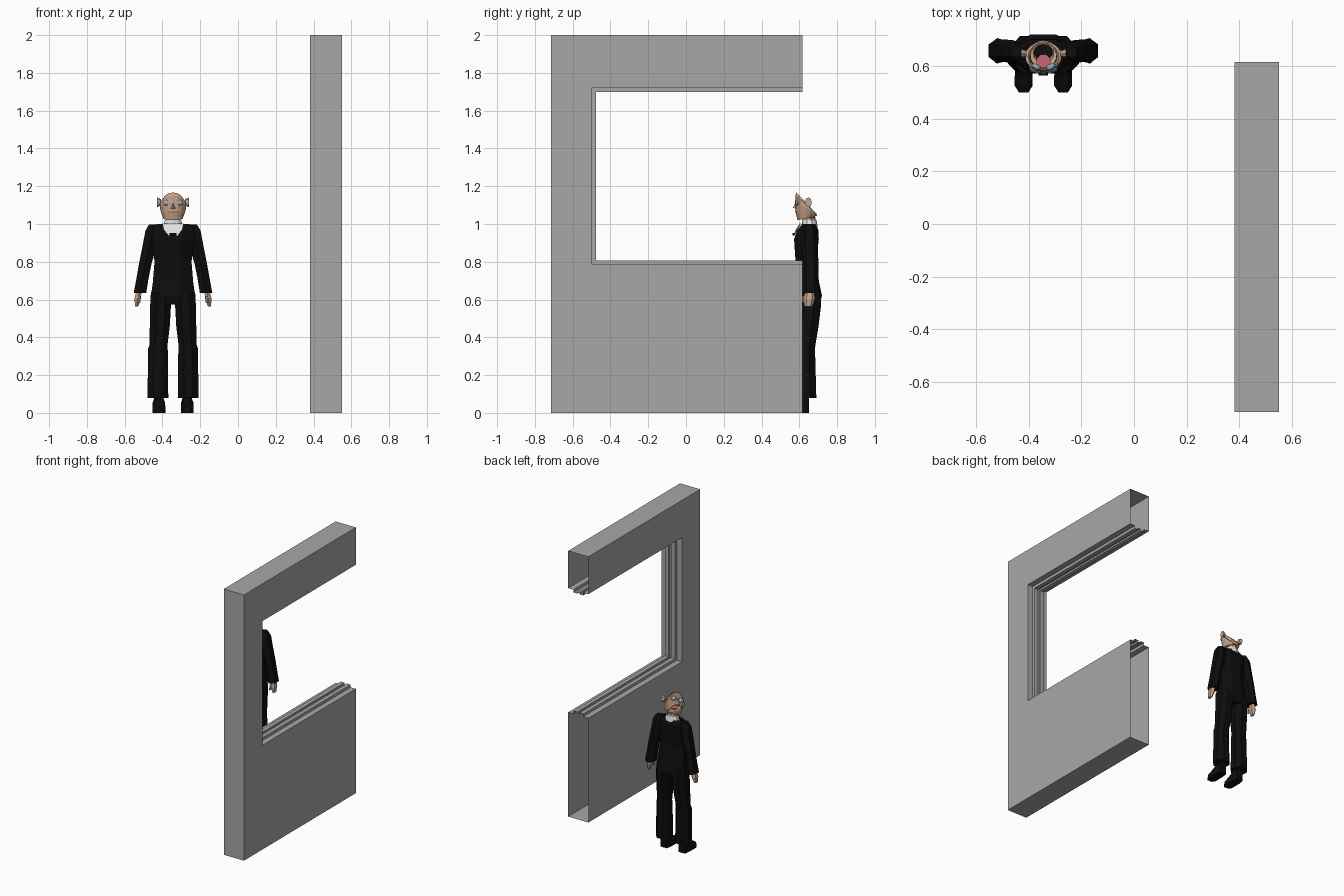
import bpy, bmesh, math
from mathutils import Vector

if "Cube" in bpy.data.objects:
    bpy.data.objects.remove(bpy.data.objects["Cube"])

CX = -0.344  # centre line of the standing figure


def material(name, rgb):
    m = bpy.data.materials.new(name)
    m.diffuse_color = (*rgb, 1)
    m.use_nodes = True
    m.node_tree.nodes["Principled BSDF"].inputs["Base Color"].default_value = m.diffuse_color
    return m


GREY = material("wall_grey", (0.39, 0.39, 0.39))
BLACK = material("suit_black", (0.004, 0.004, 0.004))
SKIN = material("skin", (0.58, 0.37, 0.25))
WHITE = material("shirt_white", (0.75, 0.75, 0.78))
BLUE = material("eye_blue", (0.33, 0.46, 0.55))
PINK = material("tongue_pink", (0.58, 0.14, 0.17))
BROWN = material("lip_brown", (0.25, 0.12, 0.07))


def make(name, verts, faces, mat):
    bm = bmesh.new()
    vs = [bm.verts.new(v) for v in verts]
    for f in faces:
        bm.faces.new([vs[i] for i in f])
    bmesh.ops.remove_doubles(bm, verts=bm.verts, dist=1e-5)
    bmesh.ops.recalc_face_normals(bm, faces=bm.faces)
    me = bpy.data.meshes.new(name)
    bm.to_mesh(me)
    bm.free()
    me.materials.append(mat)
    ob = bpy.data.objects.new(name, me)
    bpy.context.collection.objects.link(ob)
    return ob


def skin_rings(name, rings, mat, bottom=True, top=True):
    n = len(rings[0])
    verts = [p for r in rings for p in r]
    faces = [(k * n + i, k * n + (i + 1) % n, (k + 1) * n + (i + 1) % n, (k + 1) * n + i)
             for k in range(len(rings) - 1) for i in range(n)]
    if bottom:
        faces.append(tuple(range(n)))
    if top:
        faces.append(tuple(range(len(verts) - n, len(verts))))
    return make(name, verts, faces, mat)


def ring(cx, cy, z, rx, ry, n=8):
    # polygon with flat sides facing front and back
    k = 1 / math.cos(math.pi / n)
    return [(cx + rx * k * math.cos(a), cy + ry * k * math.sin(a), z)
            for a in ((i + 0.5) * 2 * math.pi / n for i in range(n))]


def box(name, x0, x1, y0, y1, z0, z1, mat):
    return skin_rings(name, [[(x0, y0, z), (x1, y0, z), (x1, y1, z), (x0, y1, z)]
                             for z in (z0, z1)], mat)


# wall: hollow C-shaped shell, open at its back end
X0, X1, Y0, Y1 = 0.382, 0.55, -0.715, 0.616
A, LO, HI = -0.497, 0.785, 1.719
outline = [(Y1, 0), (Y0, 0), (Y0, 2), (Y1, 2), (Y1, HI), (A, HI), (A, LO), (Y1, LO)]
verts = [(x, y, z) for x in (X0, X1) for y, z in outline]
faces = [tuple(range(8)), tuple(range(8, 16))]
faces += [(i, i + 1, i + 9, i + 8) for i in range(3)]
make("wall", verts, faces, GREY)

# stepped lining swept round the opening
profile = [(X0, 0), (0.425, 0), (0.425, 0.021), (0.455, 0.021), (0.455, 0.008),
           (0.477, 0.008), (0.477, 0.021), (0.507, 0.021), (0.507, 0), (X1, 0)]
verts, faces, n = [], [], len(profile)
for y, z, dy, dz in ((Y1, LO, 0, 1), (A, LO, 1, 1), (A, HI, 1, -1), (Y1, HI, 0, -1)):
    verts += [(x, y + dy * d, z + dz * d) for x, d in profile]
for k in range(3):
    faces += [(k * n + i, k * n + i + 1, k * n + n + i + 1, k * n + n + i) for i in range(n - 1)]
make("window_lining", verts, faces, GREY)

# jacket and hips: z, half width, front y, back y
rows = [(0.575, 0.112, 0.59, 0.708), (0.62, 0.117, 0.575, 0.72), (0.69, 0.107, 0.583, 0.705),
        (0.80, 0.098, 0.58, 0.69), (0.92, 0.112, 0.572, 0.703), (0.97, 0.118, 0.592, 0.70),
        (1.0, 0.085, 0.615, 0.685)]
skin_rings("jacket", [ring(CX, (f + b) / 2, z, rx, (b - f) / 2) for z, rx, f, b in rows],
           BLACK, top=False)

# shirt front plate and bow
shirt = [(0.025, 0.58, 0.94), (0.05, 0.588, 0.97), (0.056, 0.61, 1.002)]
verts = [(CX + s * x, y - d, z) for d in (0.002, 0.008) for s in (-1, 1) for x, y, z in shirt]
front, back = (6, 7, 8, 11, 10, 9), (0, 1, 2, 5, 4, 3)
sides = [(front[i], front[(i + 1) % 6], back[(i + 1) % 6], back[i]) for i in range(6)]
make("shirt_front", verts, [front, back] + sides, WHITE)
box("bow", CX - 0.018, CX + 0.018, 0.564, 0.58, 0.938, 0.952, BLACK)

# collar and neck
skin_rings("collar", [ring(CX, 0.655, 0.985, 0.055, 0.04, 10), ring(CX, 0.653, 1.022, 0.042, 0.036, 10)],
           WHITE, False, False)
skin_rings("neck", [ring(CX, 0.655, 0.97, 0.034, 0.03, 10), ring(CX, 0.648, 1.05, 0.038, 0.034, 10)],
           SKIN, False, False)
make("neck_inside", ring(CX, 0.655, 1.0, 0.035, 0.031, 10), [tuple(range(10))], BLACK)

# limbs, one set per side
for s, side in ((-1, "left"), (1, "right")):
    arm = [(0.105, 0.655, 0.997, 0.022, 0.022), (0.108, 0.655, 0.965, 0.038, 0.036),
           (0.122, 0.655, 0.89, 0.038, 0.038), (0.147, 0.658, 0.79, 0.033, 0.037),
           (0.162, 0.658, 0.71, 0.032, 0.038), (0.175, 0.658, 0.635, 0.033, 0.042)]
    skin_rings("sleeve_" + side, [ring(CX + s * x, y, z, rx, ry, 6) for x, y, z, rx, ry in arm], BLACK)
    hand = [(0.18, 0.655, 0.645, 0.014, 0.02), (0.187, 0.652, 0.605, 0.017, 0.027),
            (0.193, 0.648, 0.562, 0.008, 0.018)]
    skin_rings("hand_" + side, [ring(CX + s * x, y, z, rx, ry, 6) for x, y, z, rx, ry in hand], SKIN)
    thumb = [(0.18, 0.63, 0.62, 0.008, 0.01), (0.178, 0.618, 0.585, 0.006, 0.007)]
    skin_rings("thumb_" + side, [ring(CX + s * x, y, z, rx, ry, 6) for x, y, z, rx, ry in thumb], SKIN)
    leg = [(0.061, 0.645, 0.64, 0.056, 0.068), (0.066, 0.648, 0.57, 0.055, 0.067),
           (0.07, 0.642, 0.46, 0.053, 0.06), (0.077, 0.635, 0.36, 0.048, 0.05),
           (0.08, 0.632, 0.34, 0.052, 0.051), (0.08, 0.633, 0.08, 0.055, 0.057)]
    skin_rings("trouser_leg_" + side, [ring(CX + s * x, y, z, rx, ry) for x, y, z, rx, ry in leg], BLACK)
    # shoe: cross-sections from heel to toe
    sx = CX + s * 0.075
    shoe = [(0.65, 0.026, 0.09), (0.61, 0.033, 0.09), (0.56, 0.034, 0.06),
            (0.525, 0.034, 0.045), (0.50, 0.018, 0.03)]
    skin_rings("shoe_" + side, [[(sx - w, y, 0), (sx + w, y, 0), (sx + w, y, h * 0.6),
                                 (sx + w * 0.6, y, h), (sx - w * 0.6, y, h), (sx - w, y, h * 0.6)]
                                for y, w, h in shoe], BLACK)
    # ear
    ear = [[(CX + s * x, 0.648 + r * 0.7 * math.cos(a), 1.115 + r * math.sin(a))
            for a in (i * math.pi / 4 for i in range(8))] for x, r in ((0.064, 0.016), (0.085, 0.026))]
    skin_rings("ear_" + side, ear, SKIN)
    # eye
    bpy.ops.mesh.primitive_uv_sphere_add(segments=10, ring_count=6, radius=0.017,
                                         location=(CX + s * 0.032, 0.594, 1.113))
    eye = bpy.context.object
    eye.name = "eye_" + side
    eye.scale = (1.25, 0.9, 0.95)
    eye.data.materials.append(BLUE)

# head: open shell, high at the forehead and low at the nape
N = 16
levels = [(0, 0.052, 0.046), (0.3, 0.061, 0.056), (0.65, 0.07, 0.058), (0.88, 0.07, 0.057), (1, 0.058, 0.052)]
rings = []
for t, rx, ry in levels:
    r = []
    for i in range(N):
        a = 2 * math.pi * i / N
        top = 1.052 + 0.115 * ((1 + math.cos(a)) / 2) ** 0.9
        low = 1.03 - 0.01 * math.cos(a)
        r.append((CX + rx * math.sin(a), 0.636 - ry * math.cos(a), low + (top - low) * t))
    rings.append(r)
skin_rings("head", rings, SKIN, False, False)

# jaw shelf joining the head to the neck
skin_rings("jaw_base", [ring(CX, 0.648, 1.032, 0.037, 0.033, 16), ring(CX, 0.638, 1.034, 0.05, 0.045, 16)],
           SKIN, False, False)

# nose, mouth and tongue
make("nose", [(CX, 0.582, 1.12), (CX - 0.013, 0.582, 1.082), (CX + 0.013, 0.582, 1.082), (CX, 0.565, 1.085)],
     [(0, 1, 3), (0, 3, 2), (1, 2, 3)], SKIN)
box("mouth", CX - 0.024, CX + 0.024, 0.577, 0.586, 1.062, 1.067, BROWN)
skin_rings("tongue", [ring(CX, 0.618, z, 0.026, 0.026) for z in (1.056, 1.064)], PINK)
